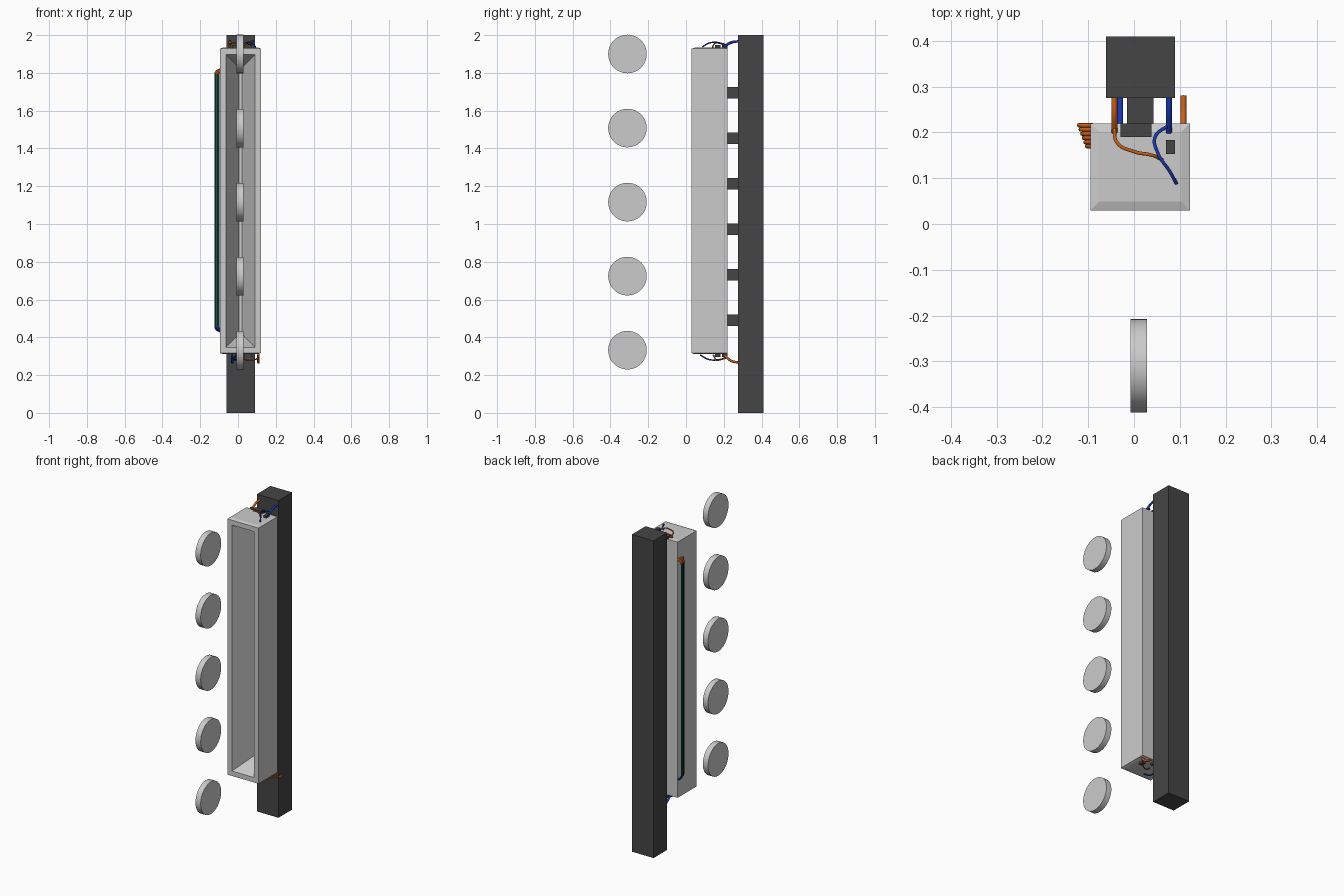
import bpy, bmesh, math
from mathutils import Vector

if "Cube" in bpy.data.objects:
    bpy.data.objects.remove(bpy.data.objects["Cube"])


def material(name, rgb):
    m = bpy.data.materials.new(name)
    m.diffuse_color = (*rgb, 1)
    m.use_nodes = True
    m.node_tree.nodes["Principled BSDF"].inputs["Base Color"].default_value = m.diffuse_color
    return m


DARK = material("dark_metal", (0.06, 0.06, 0.06))
ORANGE = material("orange_insulation", (0.60, 0.12, 0.01))
BLUE = material("blue_insulation", (0.01, 0.04, 0.45))
GREEN = material("green_insulation", (0.01, 0.10, 0.07))


def finish(name, bm, mat=None):
    bmesh.ops.recalc_face_normals(bm, faces=bm.faces)
    me = bpy.data.meshes.new(name)
    bm.to_mesh(me)
    bm.free()
    ob = bpy.data.objects.new(name, me)
    bpy.context.collection.objects.link(ob)
    if mat:
        me.materials.append(mat)
    return ob


def box(name, x, y, z, mat=None):
    bm = bmesh.new()
    bmesh.ops.create_cube(bm, size=1)
    for v in bm.verts:
        v.co = Vector([(a + b) / 2 + c * (b - a) for (a, b), c in zip((x, y, z), v.co)])
    return finish(name, bm, mat)


def wire(name, pts, r, mat, smooth=True):
    cu = bpy.data.curves.new(name, 'CURVE')
    cu.dimensions = '3D'
    cu.bevel_depth = r
    cu.bevel_resolution = 2
    cu.resolution_u = 8
    cu.use_fill_caps = True
    if smooth:
        sp = cu.splines.new('BEZIER')
        sp.bezier_points.add(len(pts) - 1)
        for p, co in zip(sp.bezier_points, pts):
            p.co = co
            p.handle_left_type = p.handle_right_type = 'AUTO'
    else:
        sp = cu.splines.new('POLY')
        sp.points.add(len(pts) - 1)
        for p, co in zip(sp.points, pts):
            p.co = (*co, 1)
    cu.materials.append(mat)
    ob = bpy.data.objects.new(name, cu)
    bpy.context.collection.objects.link(ob)


# Back post and its mounting brackets
box("post", (-0.061, 0.09), (0.275, 0.41), (0, 2), DARK)
for i in range(6):
    zc = 0.49 + i * 0.241
    box(f"bracket_{i + 1}", (-0.015, 0.043), (0.215, 0.28), (zc - 0.03, zc + 0.03), DARK)

# Housing: nested rectangular rings from the funnel floor out to the back
CX, ZC = 0.0135, 1.1225


def ring(bm, hw, hh, y):
    return [bm.verts.new((CX + sx * hw, y, ZC + sz * hh))
            for sx, sz in ((-1, -1), (1, -1), (1, 1), (-1, 1))]


bm = bmesh.new()
rings = [ring(bm, *r) for r in (
    (0.008, 0.705, 0.195), (0.077, 0.775, 0.03), (0.109, 0.806, 0.03), (0.109, 0.806, 0.22))]
bm.faces.new(rings[0])
bm.faces.new(rings[-1])
side_faces = []
for a, b in zip(rings, rings[1:]):
    for k in range(4):
        side_faces.append(bm.faces.new((a[k], a[(k + 1) % 4], b[(k + 1) % 4], b[k])))
# shallow raised panels on both ends
ends = [side_faces[8], side_faces[10]]
bm.normal_update()
for f in ends:
    s = 1 if f.calc_center_median().z > ZC else -1
    bmesh.ops.inset_individual(bm, faces=[f], thickness=0.027)
    for v in f.verts:
        v.co.z += s * 0.006
finish("housing", bm)

# Terminal blocks on both ends
for side, (z0, z1) in {"top": (1.925, 1.948), "bottom": (0.297, 0.32)}.items():
    box(f"{side}_end_block", (-0.03, 0.038), (0.19, 0.22), (z0, z1), DARK)
    box(f"{side}_terminal", (0.07, 0.09), (0.153, 0.183), (z0, z1), DARK)

# Row of discs in front
for i in range(5):
    bpy.ops.mesh.primitive_cylinder_add(
        vertices=64, radius=0.102, depth=0.036,
        location=(0.01, -0.31, 0.332 + i * 0.392), rotation=(0, math.pi / 2, 0))
    bpy.context.object.name = f"disc_{i + 1}"
    bpy.ops.object.shade_smooth_by_angle(angle=math.radians(35))

# Side cable bank: stepped cables bending into the housing at each end
for i in range(6):
    y = 0.2155 - i * 0.0092
    x = -0.120 + i * 0.0035
    wire(f"side_cable_{i + 1}", [(x, y, 0.455), (x, y, 1.795)], 0.0047, GREEN, False)
    wire(f"side_cable_top_{i + 1}", [(x, y, 1.79), (x + 0.003, y, 1.805), (-0.09, y, 1.822)],
         0.0048, ORANGE)
    wire(f"side_cable_foot_{i + 1}", [(x, y, 0.46), (x + 0.003, y, 0.445), (-0.09, y, 0.428)],
         0.0048, BLUE)

# Top wiring
wire("top_orange_cable", [(-0.043, 0.28, 1.967), (-0.043, 0.24, 1.962), (-0.043, 0.2, 1.938)],
     0.0065, ORANGE)
wire("top_orange_wire", [(-0.043, 0.215, 1.945), (-0.037, 0.178, 1.957), (0.0, 0.158, 1.958),
                         (0.04, 0.15, 1.955), (0.062, 0.14, 1.935)], 0.0038, ORANGE)
wire("top_blue_cable", [(0.076, 0.28, 1.968), (0.076, 0.24, 1.96), (0.076, 0.2, 1.938)],
     0.0065, BLUE)
wire("top_blue_wire", [(0.074, 0.215, 1.947), (0.046, 0.19, 1.956), (0.052, 0.155, 1.962),
                       (0.078, 0.115, 1.955), (0.093, 0.088, 1.938)], 0.0038, BLUE)

# Bottom wiring
wire("bottom_orange_cable", [(0.108, 0.28, 0.267), (0.108, 0.24, 0.275), (0.108, 0.2, 0.308)],
     0.0065, ORANGE)
wire("bottom_orange_wire", [(0.108, 0.215, 0.292), (0.085, 0.18, 0.281), (0.045, 0.16, 0.28),
                            (0.01, 0.145, 0.306)], 0.0038, ORANGE)
wire("bottom_blue_cable", [(-0.03, 0.28, 0.267), (-0.03, 0.24, 0.275), (-0.03, 0.2, 0.308)],
     0.0065, BLUE)
wire("bottom_blue_wire", [(-0.03, 0.215, 0.295), (-0.012, 0.18, 0.283), (-0.02, 0.12, 0.283),
                          (-0.01, 0.075, 0.307)], 0.0038, BLUE)
